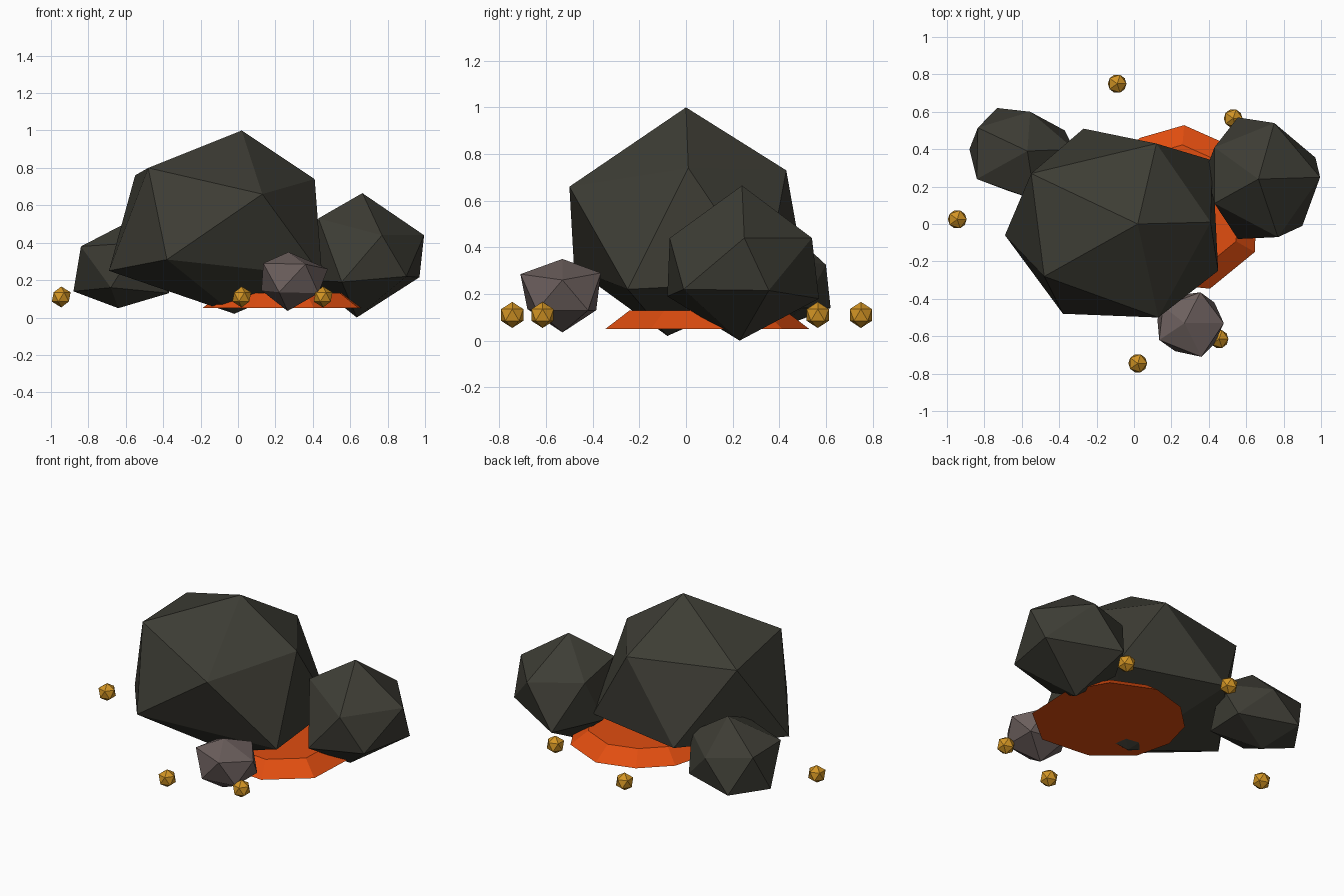
import bpy
import math
from mathutils import Vector


def material(name, rgb):
    m = bpy.data.materials.new(name)
    m.diffuse_color = (*rgb, 1)
    return m


DARK = material("dark stone", (0.047, 0.046, 0.035))
GREY = material("warm grey stone", (0.15, 0.115, 0.11))
ORANGE = material("glowing orange", (0.75, 0.075, 0.005))
GOLD = material("ember gold", (0.65, 0.30, 0.018))


def add_mesh(name, verts, faces, mat):
    me = bpy.data.meshes.new(name)
    me.from_pydata(verts, [], faces)
    me.materials.append(mat)
    ob = bpy.data.objects.new(name, me)
    bpy.context.collection.objects.link(ob)
    return ob


def rock(name, mat, top, upper, lower, bottom):
    """Uneven icosahedron: top, five upper points, five lower points, bottom."""
    verts = [top, *upper, *lower, bottom]
    faces = []
    for i in range(5):
        j = (i + 1) % 5
        u, v, a, b = 1 + i, 1 + j, 6 + i, 6 + j
        faces += [(0, u, v), (u, a, v), (a, b, v), (11, b, a)]
    return add_mesh(name, verts, faces, mat)


# Rocks: rings run counter-clockwise from +x, lower ring half a step later
rock("main_rock", DARK, (0.02, 0, 1.0),
     [(0.41, 0.01, 0.74), (0.12, 0.43, 0.73), (-0.55, 0.27, 0.76),
      (-0.48, -0.28, 0.80), (0.13, -0.50, 0.66)],
     [(0.42, 0.34, 0.25), (-0.27, 0.51, 0.28), (-0.69, -0.06, 0.25),
      (-0.38, -0.48, 0.31), (0.45, -0.25, 0.22)],
     (-0.02, -0.08, 0.02))

rock("right_rock", DARK, (0.665, 0.24, 0.665),
     [(0.995, 0.25, 0.44), (0.75, 0.54, 0.44), (0.43, 0.41, 0.47),
      (0.43, 0.11, 0.53), (0.77, -0.07, 0.44)],
     [(0.97, 0.355, 0.215), (0.555, 0.57, 0.18), (0.385, 0.29, 0.2),
      (0.555, -0.08, 0.19), (0.90, -0.01, 0.22)],
     (0.635, 0.23, 0.0))

rock("left_rock", DARK, (-0.57, 0.39, 0.52),
     [(-0.32, 0.40, 0.36), (-0.555, 0.60, 0.325), (-0.835, 0.515, 0.37),
      (-0.84, 0.24, 0.38), (-0.53, 0.13, 0.40)],
     [(-0.37, 0.50, 0.14), (-0.73, 0.62, 0.14), (-0.88, 0.40, 0.14),
      (-0.68, 0.18, 0.16), (-0.37, 0.25, 0.13)],
     (-0.64, 0.39, 0.05))

rock("small_rock", GREY, (0.27, -0.53, 0.35),
     [(0.48, -0.53, 0.26), (0.355, -0.365, 0.29), (0.155, -0.44, 0.28),
      (0.135, -0.62, 0.29), (0.36, -0.71, 0.285)],
     [(0.43, -0.42, 0.13), (0.205, -0.385, 0.13), (0.125, -0.51, 0.145),
      (0.22, -0.68, 0.135), (0.43, -0.64, 0.13)],
     (0.265, -0.53, 0.035))

# Glowing bed: low bevelled disc with an uneven rim (angle, radius)
rim = [(12, 0.44), (47, 0.44), (85, 0.44), (118, 0.42), (150, 0.42),
       (180, 0.42), (212, 0.43), (250, 0.43), (292, 0.47), (330, 0.48)]
n = len(rim)
verts = []
for scale, z in ((1.0, 0.05), (0.76, 0.13)):
    for a, r in rim:
        t = math.radians(a)
        verts.append((0.23 + scale * r * math.cos(t), 0.09 + scale * r * math.sin(t), z))
faces = [tuple(reversed(range(n))), tuple(range(n, 2 * n))]
faces += [(i, (i + 1) % n, n + (i + 1) % n, n + i) for i in range(n)]
add_mesh("glowing_bed", verts, faces, ORANGE)

# Embers scattered around the rocks
for x, y in ((-0.09, 0.75), (0.53, 0.565), (-0.945, 0.025), (0.02, -0.745), (0.455, -0.615)):
    bpy.ops.mesh.primitive_ico_sphere_add(subdivisions=1, radius=0.056, location=(x, y, 0.11))
    ember = bpy.context.object
    ember.name = "ember"
    ember.data.materials.append(GOLD)
